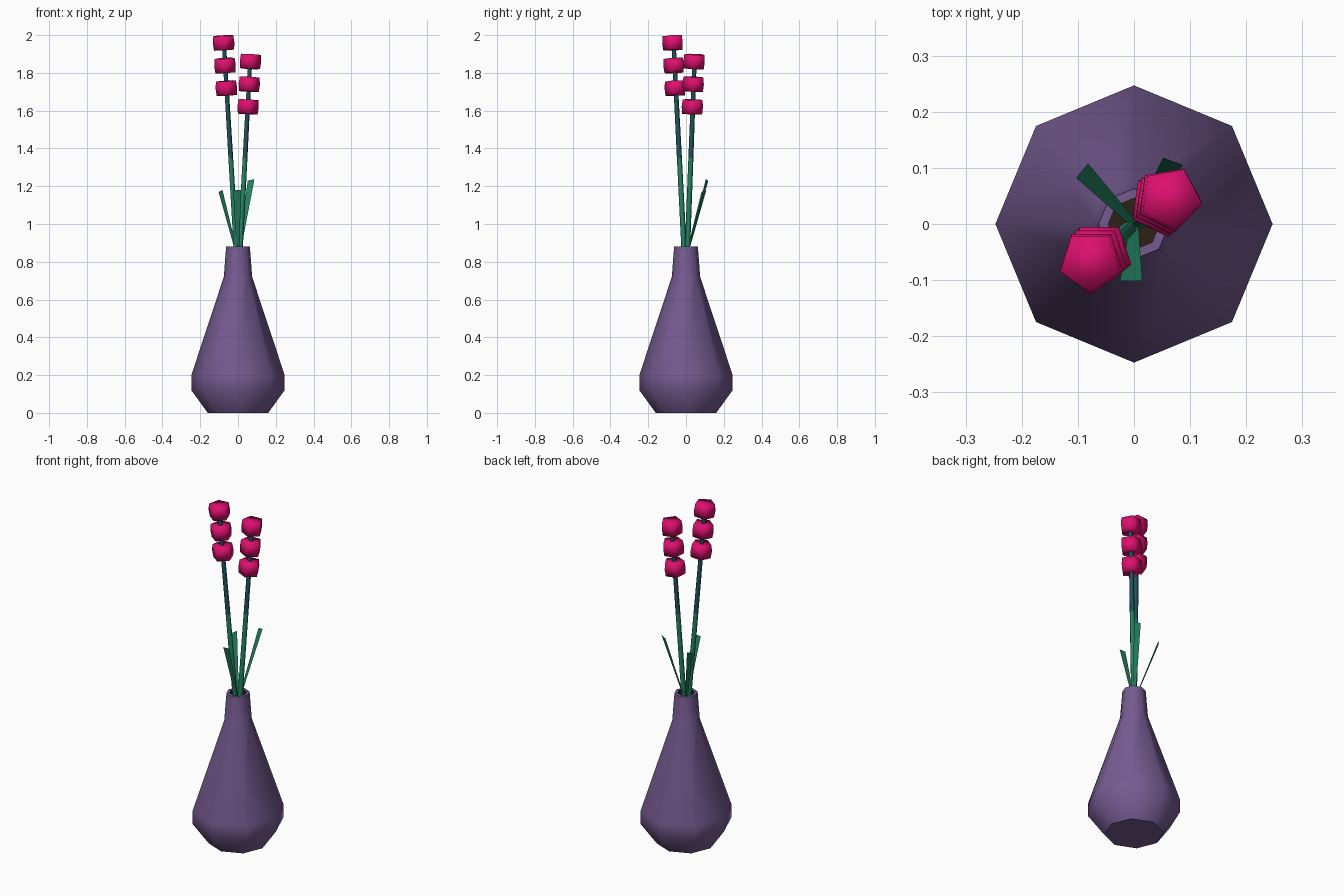
import bpy, bmesh, math
from mathutils import Vector, Matrix

if "Cube" in bpy.data.objects:
    bpy.data.objects.remove(bpy.data.objects["Cube"])


def material(name, rgb):
    m = bpy.data.materials.new(name)
    m.diffuse_color = (*rgb, 1)
    m.use_nodes = True
    m.node_tree.nodes["Principled BSDF"].inputs["Base Color"].default_value = m.diffuse_color
    return m


PURPLE = material("vase_purple", (0.178, 0.105, 0.283))
PINK = material("blossom_pink", (0.72, 0.005, 0.156))
GREEN = material("leaf_green", (0.018, 0.223, 0.122))
TEAL = material("stem_teal", (0.014, 0.085, 0.105))
SOIL = material("inner_brown", (0.027, 0.015, 0.007))


def make(name, bm, mats, smooth_angle=180):
    """Turn a bmesh into an object, smooth below the given angle."""
    me = bpy.data.meshes.new(name)
    bm.to_mesh(me)
    bm.free()
    ob = bpy.data.objects.new(name, me)
    bpy.context.collection.objects.link(ob)
    for m in mats:
        me.materials.append(m)
    bpy.ops.object.select_all(action='DESELECT')
    ob.select_set(True)
    bpy.context.view_layer.objects.active = ob
    if smooth_angle >= 180:
        bpy.ops.object.shade_smooth()
    elif smooth_angle > 0:
        bpy.ops.object.shade_smooth_by_angle(angle=math.radians(smooth_angle))
    return ob


def loft(sections, sides, turn=0.0):
    """Closed skin through rings given as (centre, radius)."""
    bm = bmesh.new()
    rings = []
    for c, r in sections:
        angles = [turn + math.tau * i / sides for i in range(sides)]
        rings.append([bm.verts.new(Vector(c) + Vector((r * math.cos(a), r * math.sin(a), 0)))
                      for a in angles])
    for a, b in zip(rings, rings[1:]):
        for i in range(sides):
            j = (i + 1) % sides
            bm.faces.new((a[i], a[j], b[j], b[i]))
    bm.faces.new(rings[0][::-1])
    bm.faces.new(rings[-1])
    return bm


# Vase: octagonal bottle with a hollow mouth, brown inside
profile = [(0.16, 0), (0.247, 0.12), (0.247, 0.2), (0.075, 0.72),
           (0.063, 0.88), (0.046, 0.88), (0.046, 0.82)]
bm = loft([((0, 0, z), r) for r, z in profile], 8)
for f in bm.faces:
    c = f.calc_center_median()
    inside = 0.8 < c.z < 0.875 and math.hypot(c.x, c.y) < 0.05
    f.material_index = 1 if inside else 0
make("vase", bm, [PURPLE, SOIL], 50)


# Stalks: thin stem, green low and teal high, carrying three pentagonal blossoms
def stalk(label, base, top, turn):
    base, top = Vector(base), Vector(top)
    axis = top - base
    at = lambda z: base + axis * ((z - base.z) / axis.z)
    bm = loft([(base, 0.015), (at(1.35), 0.014), (top, 0.012)], 5)
    for f in bm.faces:
        f.material_index = 1 if f.calc_center_median().z > 1.35 else 0
    make("stem_" + label, bm, [GREEN, TEAL], 80)
    tilt = axis.to_track_quat('Z', 'Y').to_matrix().to_4x4()
    tilt = Vector((0, 0, 1)).rotation_difference(axis).to_matrix().to_4x4()
    for k in range(3):
        bm = loft([((0, 0, -0.038), 0.056), ((0, 0, 0), 0.06), ((0, 0, 0.038), 0.056)],
                  5, math.radians(turn))
        bm.transform(Matrix.Translation(at(top.z - 0.12 * k)) @ tilt)
        make(f"blossom_{label}_{k + 1}", bm, [PINK])


stalk("left", (-0.008, -0.008, 0.82), (-0.076, -0.066, 1.959), -18)
stalk("right", (0.008, 0.006, 0.82), (0.063, 0.045, 1.86), -8)


# Leaves: flat blades widening from the mouth to a blunt tip
def leaf(label, tip_a, tip_b):
    a, b = Vector(tip_a), Vector(tip_b)
    mid = (a + b) / 2
    half = (b - a) / 2
    foot = Vector((mid.x * 0.03, mid.y * 0.03, 0.83))
    bm = bmesh.new()
    bm.faces.new([bm.verts.new(p) for p in (foot - half * 0.4, foot + half * 0.4, b, a)])
    make("leaf_" + label, bm, [GREEN], 0)


leaf("back_left", (-0.103, 0.082, 1.17), (-0.082, 0.108, 1.18))
leaf("back_right", (0.052, 0.118, 1.23), (0.087, 0.105, 1.237))
leaf("front", (-0.025, -0.102, 1.18), (0.015, -0.102, 1.18))
